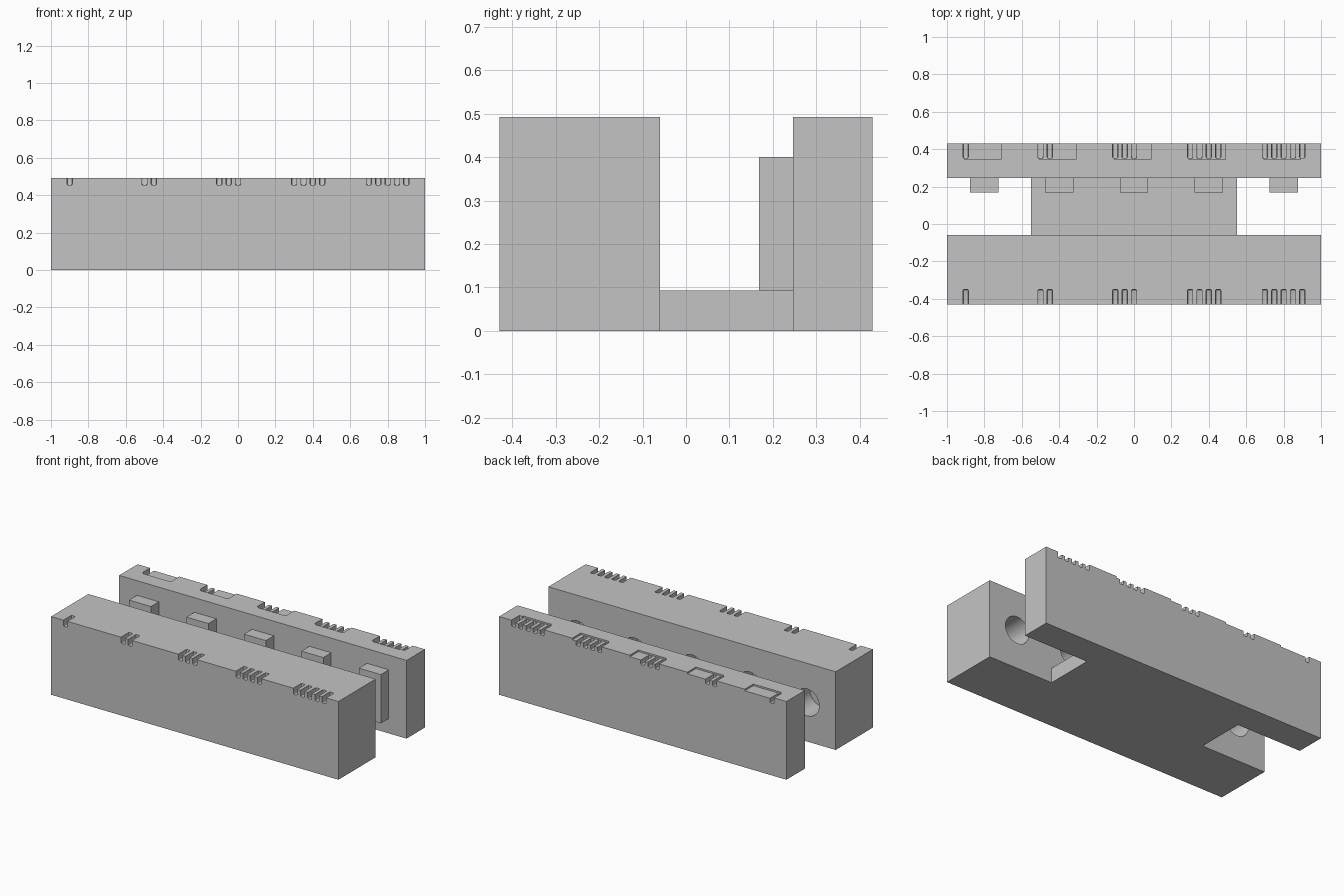
import bpy
import bmesh
from mathutils import Matrix, Vector

if "Cube" in bpy.data.objects:
    bpy.data.objects.remove(bpy.data.objects["Cube"])

HEIGHT = 0.492
BASE_TOP = 0.093
FRONT, FRONT_INNER = -0.43, -0.06
BACK_INNER, BACK = 0.247, 0.43
STATIONS = [-0.8 + 0.4 * i for i in range(5)]

grey = bpy.data.materials.new("light grey")
grey.use_nodes = True
grey.diffuse_color = (0.55, 0.55, 0.55, 1)
grey.node_tree.nodes["Principled BSDF"].inputs["Base Color"].default_value = grey.diffuse_color


def add_box(bm, lo, hi):
    lo, hi = Vector(lo), Vector(hi)
    mat = Matrix.Translation((lo + hi) / 2) @ Matrix.Diagonal((*(hi - lo), 1))
    bmesh.ops.create_cube(bm, size=1, matrix=mat)


def make_object(name, bm):
    mesh = bpy.data.meshes.new(name)
    bm.to_mesh(mesh)
    bm.free()
    mesh.materials.append(grey)
    obj = bpy.data.objects.new(name, mesh)
    bpy.context.collection.objects.link(obj)
    return obj


def box(name, lo, hi):
    bm = bmesh.new()
    add_box(bm, lo, hi)
    return make_object(name, bm)


def cut(target, cutter):
    cutter.hide_render = True
    mod = target.modifiers.new("cut", "BOOLEAN")
    mod.operation = "DIFFERENCE"
    mod.solver = "EXACT"
    mod.object = cutter
    bpy.context.view_layer.objects.active = target
    bpy.ops.object.modifier_apply(modifier=mod.name)
    bpy.data.objects.remove(cutter)


def notch_cutter(y0, y1):
    # counting notches: one more at every station, with softened corners
    bm = bmesh.new()
    for i, x in enumerate(STATIONS):
        for j in range(i + 1):
            c = x - 0.1 + 0.05 * j
            add_box(bm, (c - 0.014, y0, HEIGHT - 0.038), (c + 0.014, y1, HEIGHT + 0.05))
    bmesh.ops.bevel(bm, geom=bm.edges[:], offset=0.006, segments=2,
                    affect="EDGES", profile=0.5)
    return make_object("notch_cutter", bm)


# Front block with round sockets on its inner face
front_block = box("front_block", (-1, FRONT, 0), (1, FRONT_INNER, HEIGHT))
cut(front_block, notch_cutter(FRONT - 0.05, FRONT + 0.08))
bm = bmesh.new()
for x in STATIONS:
    place = Matrix.Translation((x, FRONT_INNER, HEIGHT / 2)) @ Matrix.Rotation(1.5707963, 4, "X")
    bmesh.ops.create_cone(bm, cap_ends=True, segments=32, radius1=0.085,
                          radius2=0.085, depth=0.3, matrix=place)
cut(front_block, make_object("socket_cutter", bm))

# Back block with shallow rebates and notches along the rear top edge
back_block = box("back_block", (-1, BACK_INNER, 0), (1, BACK, HEIGHT))
bm = bmesh.new()
for x in STATIONS:
    add_box(bm, (x - 0.105, BACK - 0.085, HEIGHT - 0.01), (x + 0.09, BACK + 0.05, HEIGHT + 0.05))
cut(back_block, make_object("rebate_cutter", bm))
cut(back_block, notch_cutter(BACK - 0.078, BACK + 0.05))

# Bridge between the blocks
box("base_bridge", (-0.55, FRONT_INNER, 0), (0.55, BACK_INNER, BASE_TOP))

# Raised pads on the inner face of the back block
for i, x in enumerate(STATIONS):
    box(f"pad_{i + 1}", (x - 0.076, 0.168, BASE_TOP), (x + 0.076, BACK_INNER, 0.4))

# Smooth the socket walls, keep edges sharp
bpy.ops.object.select_all(action="DESELECT")
front_block.select_set(True)
bpy.context.view_layer.objects.active = front_block
bpy.ops.object.shade_smooth_by_angle(angle=0.52)
